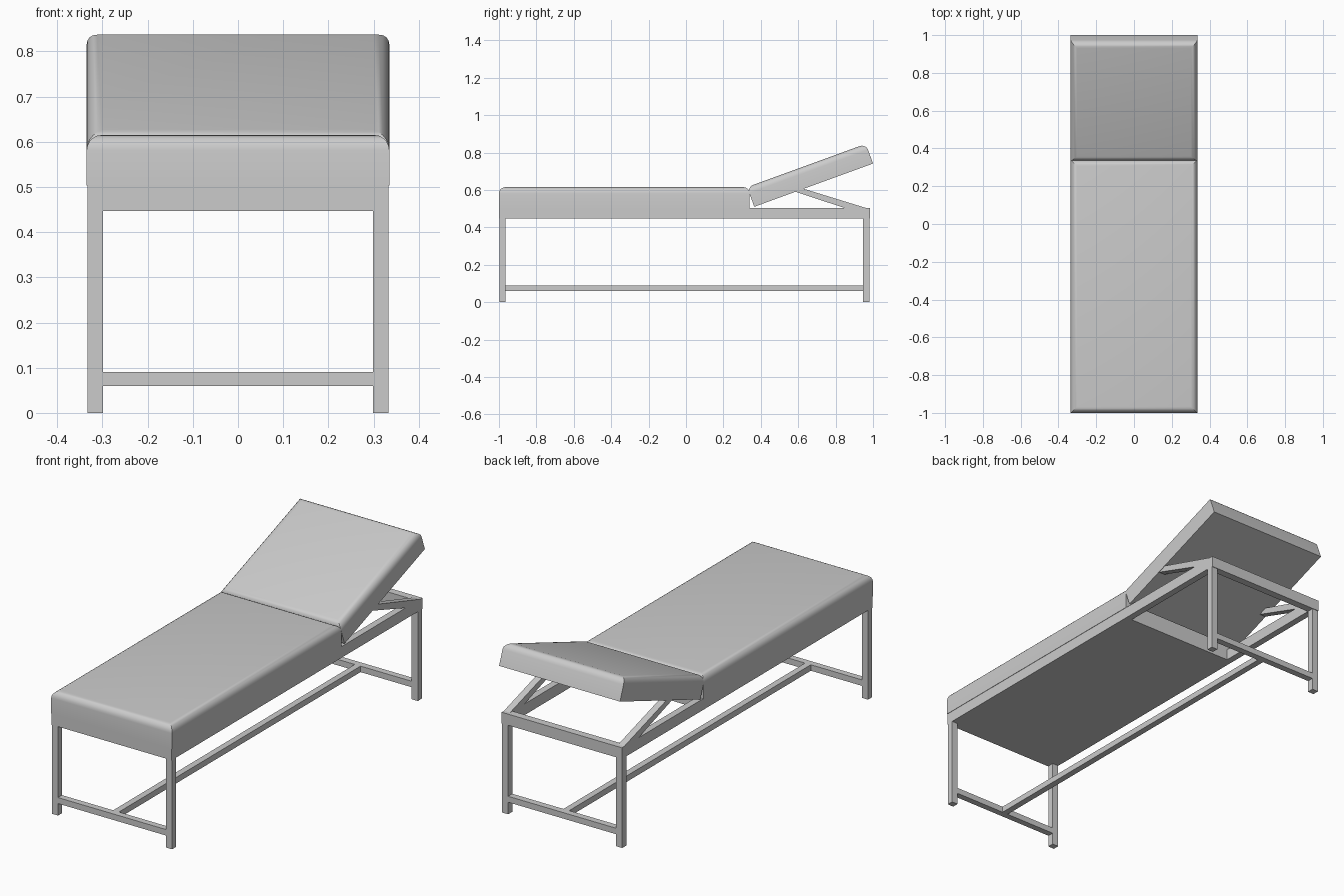
import bpy, bmesh, math
from mathutils import Matrix, Vector

if "Cube" in bpy.data.objects:
    bpy.data.objects.remove(bpy.data.objects["Cube"])


def box(name, lo, hi, matrix=None, round_top=0.0):
    """Box between two corners; optionally with its four top edges rounded."""
    lo, hi = Vector(lo), Vector(hi)
    bm = bmesh.new()
    size = hi - lo
    bmesh.ops.create_cube(bm, size=1, matrix=Matrix.Translation((lo + hi) / 2)
                          @ Matrix.Diagonal((*size, 1)))
    if round_top:
        top = [e for e in bm.edges if all(v.co.z > hi.z - 1e-5 for v in e.verts)]
        bmesh.ops.bevel(bm, geom=top, offset=round_top, segments=5,
                        profile=0.5, affect='EDGES')
    if matrix:
        bm.transform(matrix)
    me = bpy.data.meshes.new(name)
    bm.to_mesh(me)
    bm.free()
    ob = bpy.data.objects.new(name, me)
    bpy.context.collection.objects.link(ob)
    if round_top:
        bpy.ops.object.select_all(action='DESELECT')
        ob.select_set(True)
        bpy.context.view_layer.objects.active = ob
        bpy.ops.object.shade_smooth_by_angle(angle=math.radians(30))
    return ob


def prism(name, profile, x0, x1):
    """Extrude a (y, z) outline along x."""
    bm = bmesh.new()
    face = bm.faces.new([bm.verts.new((x0, y, z)) for y, z in profile])
    ext = bmesh.ops.extrude_face_region(bm, geom=[face])
    moved = [g for g in ext['geom'] if isinstance(g, bmesh.types.BMVert)]
    bmesh.ops.translate(bm, verts=moved, vec=(x1 - x0, 0, 0))
    bmesh.ops.recalc_face_normals(bm, faces=bm.faces)
    me = bpy.data.meshes.new(name)
    bm.to_mesh(me)
    bm.free()
    ob = bpy.data.objects.new(name, me)
    bpy.context.collection.objects.link(ob)


W, INNER = 0.333, 0.299          # half width, inner face of the tubes
Z0, Z1 = 0.447, 0.503            # frame height
ENDS = {"front": (-0.997, -0.965), "back": (0.947, 0.98)}

# Frame rails, legs and support struts on both sides
for side, s in (("left", -1), ("right", 1)):
    x0, x1 = sorted((s * INNER, s * W))
    box(f"{side}_rail", (x0, -1, Z0), (x1, 0.983, Z1))
    for end, (y0, y1) in ENDS.items():
        box(f"{end}_{side}_leg", (x0, y0, 0), (x1, y1, Z0))
    prism(f"{side}_backrest_strut",
          [(0.85, Z1), (0.965, Z1), (0.62, 0.609), (0.58, 0.592)], x0, x1)

# Cross rail at the head, lower stretchers
box("back_cross_rail", (-INNER, 0.945, Z0), (INNER, 0.983, Z1))
for end, (y0, y1) in ENDS.items():
    box(f"{end}_stretcher", (-INNER, y0, 0.06), (INNER, y1, 0.09))
box("centre_stretcher", (-0.016, -0.965, 0.06), (0.016, 0.947, 0.09))

# Panel under the mattress, flush with the rails
box("bed_panel", (-INNER, -1, Z0), (INNER, 0.34, Z1))

# Cushions
box("mattress", (-0.335, -1, Z1), (0.335, 0.34, 0.615), round_top=0.034)
tilt = Matrix.Translation((0, 0.365, 0.51)) @ Matrix.Rotation(math.radians(20), 4, 'X')
box("backrest", (-0.335, 0, 0), (0.335, 0.676, 0.112), matrix=tilt, round_top=0.034)
